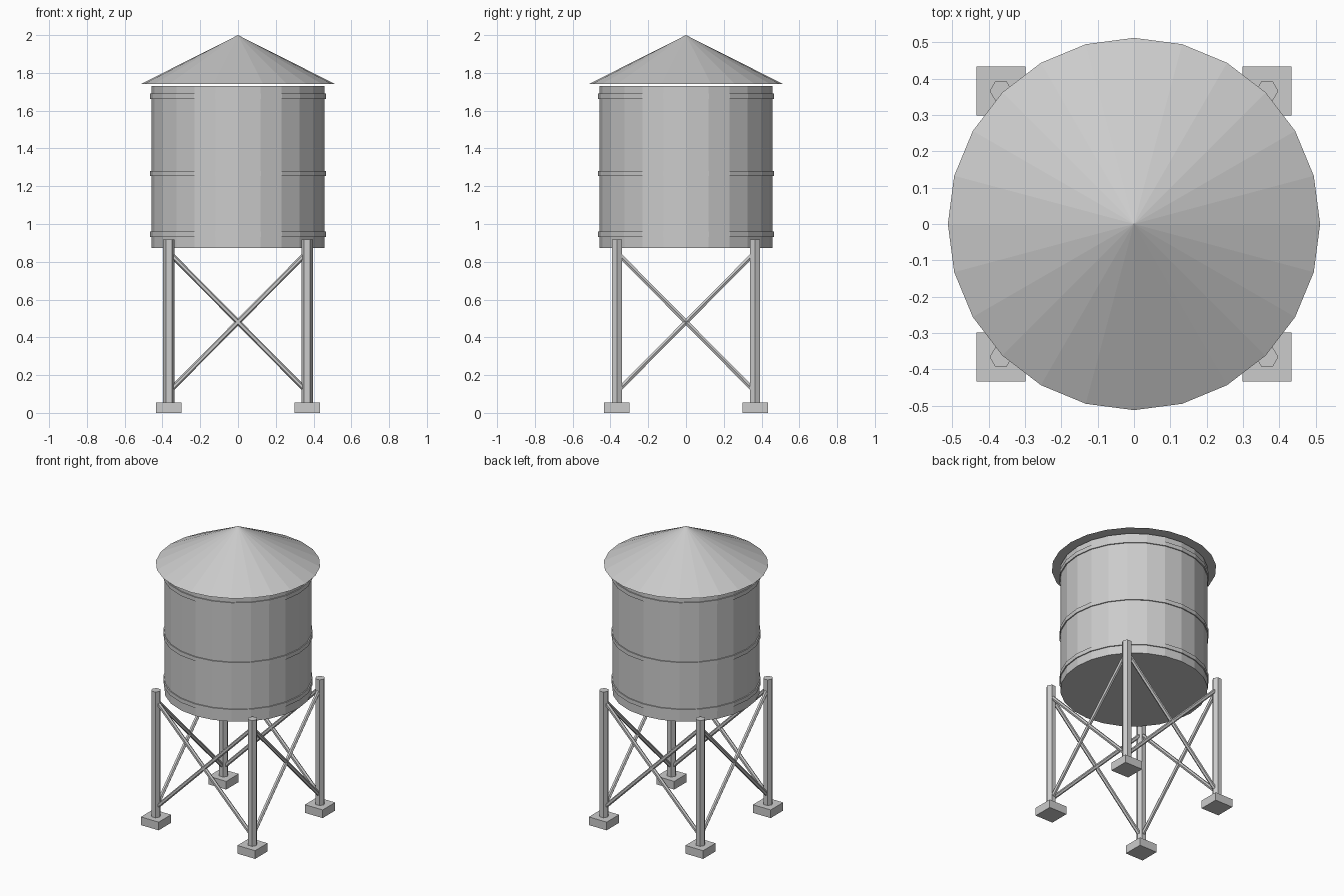
import bpy, bmesh, math
from mathutils import Matrix, Vector

if "Cube" in bpy.data.objects:
    bpy.data.objects.remove(bpy.data.objects["Cube"])


def add_object(name, bm):
    mesh = bpy.data.meshes.new(name)
    bm.to_mesh(mesh)
    bm.free()
    obj = bpy.data.objects.new(name, mesh)
    bpy.context.collection.objects.link(obj)
    return obj


def rod(name, start, end, r1, sides, r2=None, caps=True):
    """Flat-sided prism or cone running from start to end."""
    start, end = Vector(start), Vector(end)
    axis = end - start
    turn = Vector((0, 0, 1)).rotation_difference(axis).to_matrix().to_4x4()
    matrix = (Matrix.Translation((start + end) / 2) @ turn
              @ Matrix.Rotation(math.pi / 2, 4, 'Z'))
    bm = bmesh.new()
    bmesh.ops.create_cone(bm, cap_ends=caps, segments=sides, radius1=r1,
                          radius2=r1 if r2 is None else r2,
                          depth=axis.length, matrix=matrix)
    bmesh.ops.remove_doubles(bm, verts=bm.verts, dist=1e-5)
    return add_object(name, bm)


def box(name, centre, size):
    bm = bmesh.new()
    bmesh.ops.create_cube(bm, size=1, matrix=Matrix.Translation(centre)
                          @ Matrix.Diagonal((*size, 1)))
    return add_object(name, bm)


SIDES = 24
LEG = 0.366

# Tank and conical roof
rod("tank", (0, 0, 0.873), (0, 0, 1.73), 0.459, SIDES)
rod("roof", (0, 0, 1.742), (0, 0, 2.0), 0.512, SIDES, r2=0)

# Hoops around the tank
for label, z in (("lower", 0.945), ("middle", 1.267), ("upper", 1.677)):
    hoop = rod(label + "_hoop", (0, 0, z - 0.014), (0, 0, z + 0.014),
               0.466, SIDES, caps=False)
    wall = hoop.modifiers.new("wall", 'SOLIDIFY')
    wall.thickness = 0.008
    wall.offset = -1

# Legs on square footings
for sx, side in ((-1, "left"), (1, "right")):
    for sy, end in ((-1, "front"), (1, "back")):
        x, y = sx * LEG, sy * LEG
        rod(f"{end}_{side}_leg", (x, y, 0.03), (x, y, 0.918), 0.031, 6)
        box(f"{end}_{side}_footing", (x, y, 0.028), (0.135, 0.135, 0.056))

# Crossed braces on all four sides
LOW, HIGH = 0.112, 0.85
for s, fb, lr in ((-1, "front", "left"), (1, "back", "right")):
    for d, way in ((-1, "falling"), (1, "rising")):
        rod(f"{fb}_{way}_brace", (-d * LEG, s * LEG, LOW),
            (d * LEG, s * LEG, HIGH), 0.0135, 6)
        rod(f"{lr}_{way}_brace", (s * LEG, -d * LEG, LOW),
            (s * LEG, d * LEG, HIGH), 0.0135, 6)
